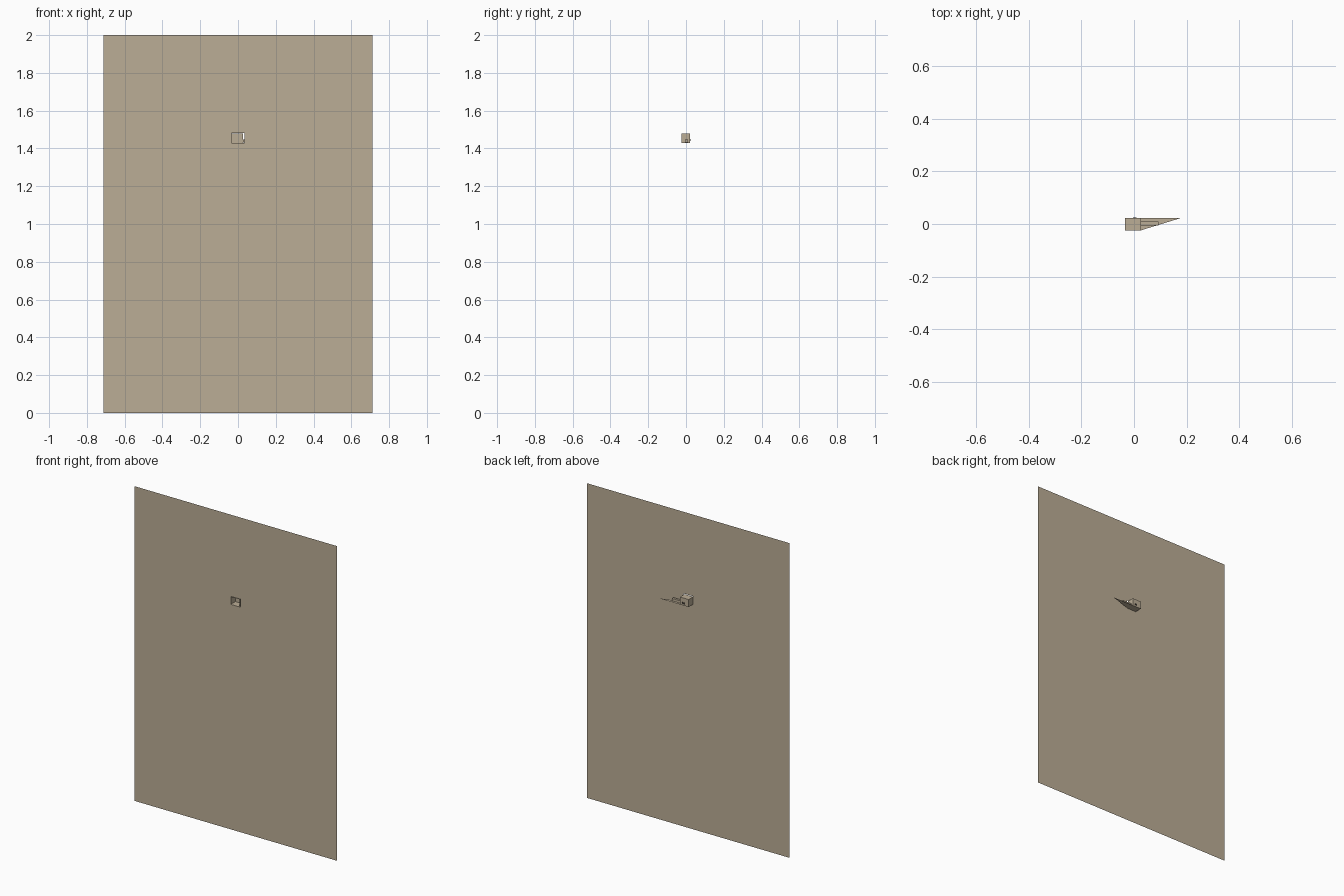
import bpy, bmesh

if "Cube" in bpy.data.objects:
    bpy.data.objects.remove(bpy.data.objects["Cube"])

mat = bpy.data.materials.new("warm taupe")
mat.diffuse_color = (0.50, 0.42, 0.305, 1)
mat.use_nodes = True
mat.node_tree.nodes["Principled BSDF"].inputs["Base Color"].default_value = mat.diffuse_color
dark = bpy.data.materials.new("dark brown")
dark.diffuse_color = (0.06, 0.05, 0.04, 1)
dark.use_nodes = True
dark.node_tree.nodes["Principled BSDF"].inputs["Base Color"].default_value = dark.diffuse_color


def mesh_object(name, faces, material=mat):
    """Build a flat-shaded object from a list of polygons."""
    bm = bmesh.new()
    for f in faces:
        bm.faces.new([bm.verts.new(p) for p in f])
    bmesh.ops.remove_doubles(bm, verts=bm.verts, dist=1e-5)
    me = bpy.data.meshes.new(name)
    bm.to_mesh(me)
    bm.free()
    me.materials.append(material)
    ob = bpy.data.objects.new(name, me)
    bpy.context.collection.objects.link(ob)
    return ob


def box_faces(x0, x1, y0, y1, z0, z1, open_front=False):
    a, b, c, d = (x0, y0, z0), (x1, y0, z0), (x1, y0, z1), (x0, y0, z1)
    e, f, g, h = (x0, y1, z0), (x1, y1, z0), (x1, y1, z1), (x0, y1, z1)
    faces = [(f, e, h, g), (a, e, f, b), (d, c, g, h), (e, a, d, h), (b, f, g, c)]
    return faces if open_front else faces + [(a, b, c, d)]


# thin wall sheet with a small opening
Y = -0.024
xs = (-0.712, -0.034, 0.035, 0.712)
zs = (0, 1.43, 1.481, 2)
wall = []
for i in range(3):
    for j in range(3):
        if (i, j) != (1, 1):
            wall.append([(xs[i], Y, zs[j]), (xs[i + 1], Y, zs[j]),
                         (xs[i + 1], Y, zs[j + 1]), (xs[i], Y, zs[j + 1])])
w = mesh_object("wall", wall)
# merge coplanar pieces so the sheet is clean
bm = bmesh.new()
bm.from_mesh(w.data)
bmesh.ops.dissolve_limit(bm, angle_limit=0.01, verts=bm.verts, edges=bm.edges)
bm.to_mesh(w.data)
bm.free()

# recessed box behind the opening
mesh_object("recess_box", box_faces(-0.034, 0.027, Y, 0.022, 1.43, 1.478, True))

# bolt beside the box, flat tapering tongue below it
mesh_object("side_bolt", box_faces(0.027, 0.093, -0.005, 0.01, 1.432, 1.447))
mesh_object("tapered_tongue", [[(0.027, Y, 1.43), (0.027, 0.022, 1.43), (0.176, 0.022, 1.43)]])

# small stud on the back
mesh_object("back_stud", box_faces(-0.004, 0.01, 0.022, 0.0245, 1.44, 1.45), dark)
